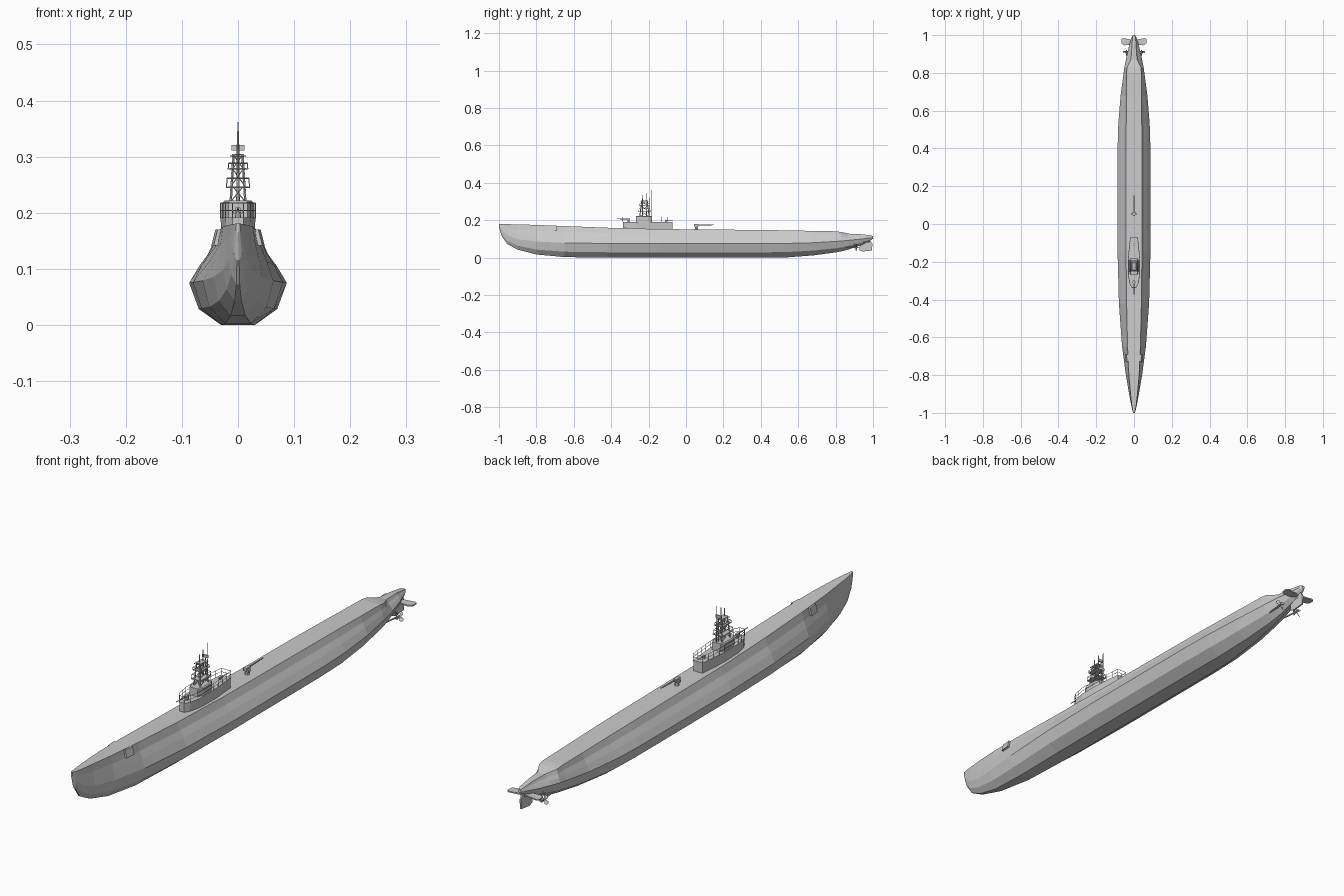
import bpy, bmesh, math
from mathutils import Vector

if "Cube" in bpy.data.objects:
    bpy.data.objects.remove(bpy.data.objects["Cube"])


def make(name, verts, faces):
    me = bpy.data.meshes.new(name)
    bm = bmesh.new()
    vs = [bm.verts.new(v) for v in verts]
    for f in faces:
        bm.faces.new([vs[i] for i in f])
    bmesh.ops.remove_doubles(bm, verts=bm.verts, dist=1e-5)
    bmesh.ops.recalc_face_normals(bm, faces=bm.faces)
    bm.to_mesh(me)
    bm.free()
    ob = bpy.data.objects.new(name, me)
    bpy.context.collection.objects.link(ob)
    return ob


def loft(name, rings):
    n = len(rings[0])
    verts = [p for r in rings for p in r]
    faces = [(k * n + i, k * n + (i + 1) % n, (k + 1) * n + (i + 1) % n, (k + 1) * n + i)
             for k in range(len(rings) - 1) for i in range(n)]
    faces += [tuple(range(n)), tuple(range((len(rings) - 1) * n, len(rings) * n))]
    return make(name, verts, faces)


def box(name, x, y, z):
    return loft(name, [[(x[0], y[0], h), (x[1], y[0], h), (x[1], y[1], h), (x[0], y[1], h)] for h in z])


def rod(name, a, b, r, r2=None, n=6):
    a, b = Vector(a), Vector(b)
    q = (b - a).to_track_quat('Z', 'Y')
    ring = lambda c, s: [c + q @ Vector((s * math.cos(2 * math.pi * i / n), s * math.sin(2 * math.pi * i / n), 0))
                         for i in range(n)]
    return loft(name, [ring(a, r), ring(b, r if r2 is None else r2)])


def tubes(name, paths, r, cyclic=False):
    cu = bpy.data.curves.new(name, 'CURVE')
    cu.dimensions = '3D'
    cu.bevel_depth, cu.bevel_resolution = r, 0
    for path in paths:
        s = cu.splines.new('POLY')
        s.points.add(len(path) - 1)
        for p, c in zip(s.points, path):
            p.co = (*c, 1)
        s.use_cyclic_u = cyclic
    ob = bpy.data.objects.new(name, cu)
    bpy.context.collection.objects.link(ob)
    return ob


# Hull stations: y, beam half-width, deck half-width, deck z, keel half-width, keel z, widest z
stations = [
    (-1.0, .004, .003, .181, .001, .165, .172), (-.985, .009, .007, .180, .002, .115, .145),
    (-.955, .016, .012, .179, .003, .072, .118), (-.90, .026, .018, .178, .006, .043, .098),
    (-.80, .043, .027, .175, .013, .017, .086), (-.65, .063, .034, .169, .023, .003, .079),
    (-.42, .080, .039, .160, .029, 0, .076), (-.15, .087, .042, .153, .030, 0, .075),
    (.40, .087, .042, .148, .030, 0, .075), (.53, .083, .041, .146, .028, .001, .076),
    (.68, .071, .040, .143, .020, .012, .080), (.80, .055, .039, .141, .012, .028, .087),
    (.83, .051, .037, .137, .010, .034, .089), (.87, .043, .016, .128, .007, .044, .093),
    (.94, .027, .011, .125, .004, .068, .100), (.99, .012, .008, .119, .002, .095, .107),
    (1.0, .006, .004, .115, .001, .102, .109)]
rings = []
for y, b, d, zd, k, zk, zb in stations:
    half = [(k, zk), (k + (b - k) * .7, zk + (zb - zk) * .38), (b, zb),
            (d + (b - d) * .62, zb + (zd - zb) * .37), (d + (b - d) * .25, zb + (zd - zb) * .66), (d, zd)]
    rings.append([(x, y, z) for x, z in half] + [(-x, y, z) for x, z in reversed(half)])
loft("hull", rings)

# Bridge fairwater: elongated outline, narrow at both ends
HALF = [(.010, -.338), (.022, -.318), (.031, -.270), (.031, -.190), (.026, -.130), (.020, -.072)]


def outline(s, z, grow=0.0):
    pts = [(x * s + grow, y) for x, y in HALF]
    return [(x, y, z) for x, y in pts] + [(-x, y, z) for x, y in reversed(pts)]


loft("bridge_fairwater", [outline(.92, .145), outline(1, .188), outline(1, .192)])
MID = [(.017, -.268), (.027, -.245), (.027, -.20), (.017, -.182)]
mid = lambda z: [(x, y, z) for x, y in MID] + [(-x, y, z) for x, y in reversed(MID)]
loft("bridge_house", [mid(.190), mid(.219)])
loft("bridge_house_top", [mid(.219), [(x * .85, y, .222) for x, y, z in mid(0)]])

# Railings around the gun platforms
tubes("platform_rails", [outline(1, .204), outline(1, .217)], .0009, True)
tubes("rail_stanchions", [[(x, y, .19), (x, y, .217)] for x, y, z in outline(1, 0)] +
      [[(s * x, y, .19), (s * x, y, .217)] for s in (-1, 1) for x, y in ((.027, -.294), (.023, -.10), (.0285, -.16))],
      .0009)

# Periscope tower: tapered four-post lattice with ring platforms
corner = lambda t, g=0: [(sx * (.013 - .005 * t + g), -.222 + sy * (.025 - .010 * t + g), .22 + .083 * t)
                         for sx, sy in ((-1, -1), (1, -1), (1, 1), (-1, 1))]
for i, (a, b) in enumerate(zip(corner(0), corner(1))):
    rod(f"tower_post_{i}", a, b, .0024)
tubes("tower_rings", [corner(t, g) for t, g in
                      ((.3, .009), (.5, .009), (.70, .008), (.82, .008), (.98, .006))], .0011, True)
tubes("tower_ring_posts", [[a, b] for lo, hi, g in ((.3, .5, .009), (.70, .82, .008))
                           for a, b in zip(corner(lo, g), corner(hi, g))], .001)
for t, g in ((.3, .007), (.70, .006), (1, .003)):
    c = corner(t, g)
    loft("tower_platform", [c, [(x, y, z + .002) for x, y, z in c]])
tubes("tower_braces", [[corner(a)[i], corner(b)[(i + 1) % 4]] for a, b in ((0, .35), (.35, .7), (.7, 1))
                       for i in range(4)], .0009)

# Periscopes, whip mast and radar
rod("periscope_front", (0, -.232, .19), (0, -.232, .335), .0035, .002)
rod("periscope_rear", (0, -.210, .19), (0, -.210, .345), .0035, .002)
rod("antenna_mast", (0, -.183, .19), (0, -.183, .362), .0018, .0009)
rod("radar_mast", (0, -.196, .22), (0, -.196, .315), .002)
box("radar_dish", (-.012, .012), (-.199, -.194), (.311, .321))


# Guns
def gun(name, y, z, way, s):
    rod(name + "_pedestal", (0, y, z), (0, y, z + .020 * s), .009 * s, .005 * s, 8)
    box(name + "_breech", (-.006 * s, .006 * s), (y - .013 * s, y + .013 * s), (z + .017 * s, z + .029 * s))
    for sx in (-1, 1):
        x = sorted((sx * .006 * s, sx * .012 * s))
        box(name + "_seat", x, (y - .008 * s, y + .004 * s), (z + .013 * s, z + .022 * s))
    rod(name + "_barrel", (0, y, z + .024 * s), (0, y + way * .095 * s, z + .026 * s), .0035 * s, .0022 * s, 8)


gun("deck_gun", .055, .150, 1, 1)
gun("forward_gun", -.308, .190, -1, .68)
gun("aft_gun", -.108, .190, 1, .4)

# Mirrored side fittings: folded bow planes, propellers, stern planes
for s in (-1, 1):
    side = lambda y, z, o: (s * (.0338 + (y + .73) * .10 + (.172 - z) * .25 + o), y, z)
    quad = [(-.73, .142), (-.69, .142), (-.69, .170), (-.73, .170)]
    loft("bow_plane", [[side(y, z, o) for y, z in quad] for o in (-.006, .002)])
    rod("propeller_shaft", (s * .030, .80, .058), (s * .040, .915, .055), .003)
    rod("shaft_strut", (s * .039, .90, .055), (s * .022, .90, .085), .0022)
    rod("propeller_hub", (s * .040, .902, .055), (s * .040, .922, .055), .0048, .002, 8)
    for i in range(4):
        a = math.pi / 2 * i + math.pi / 4
        u, v = Vector((math.cos(a), 0, math.sin(a))), Vector((-math.sin(a), 0, math.cos(a)))
        c = Vector((s * .040, .911, .055))
        blade = [c + u * r + v * w + Vector((0, w * .7, 0))
                 for r, w in ((.003, -.002), (.014, -.006), (.021, -.004), (.021, .004), (.014, .006), (.003, .002))]
        loft("propeller_blade", [[p + Vector((0, o, 0)) for p in blade] for o in (-.0007, .0007)])
    plan = [(.004, .950), (.050, .946), (.066, .955), (.067, .978), (.058, .984), (.004, .975)]
    loft("stern_plane", [[(s * x, y, z) for x, y in plan] for z in (.082, .087)])

# Rudder and skeg
for name, prof, w in (("rudder", [(.932, .085), (.926, .040), (.945, .033), (.994, .038), (.997, .075), (.985, .092)], .003),
                      ("skeg", [(.80, .045), (.92, .062), (.945, .095), (.85, .09)], .004),
                      ("rudder_stock", [(.955, .075), (.975, .075), (.975, .112), (.955, .112)], .004)):
    loft(name, [[(x, y, z) for y, z in prof] for x in (-w, w)])
